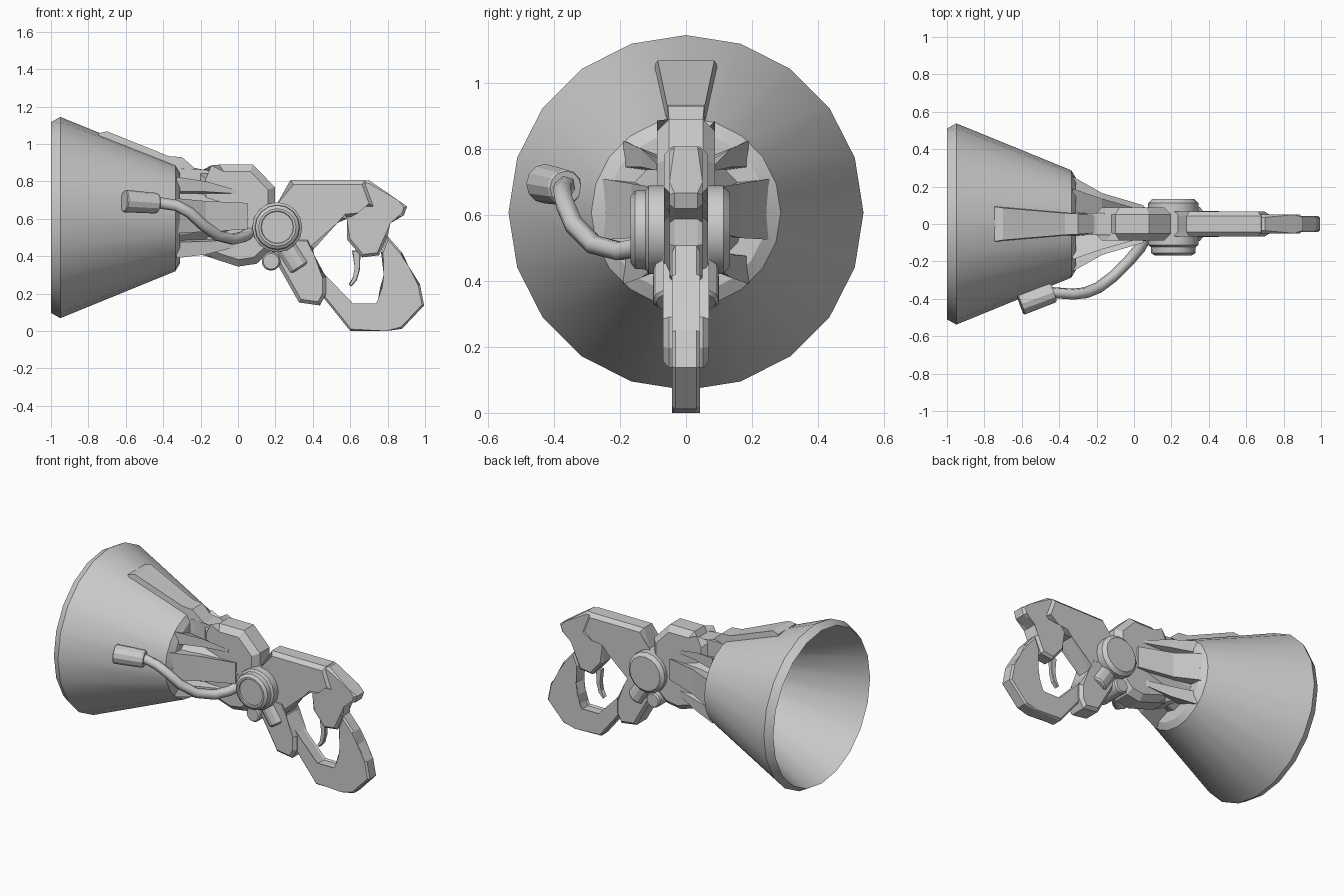
import bpy, bmesh, math
from mathutils import Vector


def finish(name, bm, smooth=False):
    bmesh.ops.recalc_face_normals(bm, faces=bm.faces)
    me = bpy.data.meshes.new(name)
    bm.to_mesh(me)
    bm.free()
    ob = bpy.data.objects.new(name, me)
    bpy.context.collection.objects.link(ob)
    if smooth:
        bpy.ops.object.select_all(action='DESELECT')
        ob.select_set(True)
        bpy.context.view_layer.objects.active = ob
        bpy.ops.object.shade_smooth_by_angle(angle=math.radians(24))
    return ob


def loft(name, rings, smooth=False):
    """Skin equal-length rings of points and cap both ends."""
    bm = bmesh.new()
    vs = [[bm.verts.new(p) for p in r] for r in rings]
    n = len(vs[0])
    for a, b in zip(vs, vs[1:]):
        for i in range(n):
            j = (i + 1) % n
            bm.faces.new((a[i], a[j], b[j], b[i]))
    bm.faces.new(vs[0])
    bm.faces.new(vs[-1])
    return finish(name, bm, smooth)


def lathe(name, origin, axis, profile, sides=16):
    """Revolve (distance, radius) pairs around an axis."""
    o, d = Vector(origin), Vector(axis).normalized()
    up = Vector((0, 0, 1))
    u = (up - d * up.dot(d)).normalized()
    w = d.cross(u)
    ang = [2 * math.pi * i / sides for i in range(sides)]
    rings = [[o + d * t + (u * math.cos(a) + w * math.sin(a)) * r for a in ang]
             for t, r in profile]
    return loft(name, rings, True)


def plate(name, pts, half, bevel):
    """Side profile in x/z, extruded across y, rims chamfered."""
    bm = bmesh.new()
    a = [bm.verts.new((x, -half, z)) for x, z in pts]
    b = [bm.verts.new((x, half, z)) for x, z in pts]
    n = len(pts)
    caps = [bm.faces.new(a), bm.faces.new(b[::-1])]
    for i in range(n):
        j = (i + 1) % n
        bm.faces.new((a[j], a[i], b[i], b[j]))
    rims = list({e for f in caps for e in f.edges})
    bmesh.ops.bevel(bm, geom=rims, offset=bevel, segments=1,
                    affect='EDGES', clamp_overlap=True)
    return finish(name, bm)


# flared hollow bell
lathe("bell", (0, 0, 0.607), (1, 0, 0),
      [(-0.36, 0.235), (-1.0, 0.51), (-0.95, 0.538), (-0.335, 0.287),
       (-0.31, 0.245), (-0.31, 0.2)], 20)

# tapering core behind the bell
lathe("core", (0, 0, 0.607), (1, 0, 0),
      [(-0.34, 0.19), (-0.2, 0.15), (0.06, 0.09)], 12)

# ribs: each section is (x, outer y, z low, z high)
ribs = {
    "upper_rib": [(-0.33, 0.19, 0.745, 0.825), (-0.17, 0.135, 0.745, 0.80),
                  (-0.01, 0.09, 0.735, 0.755)],
    "middle_rib": [(-0.33, 0.255, 0.525, 0.71), (-0.17, 0.165, 0.53, 0.695),
                   (0.05, 0.10, 0.545, 0.685)],
    "lower_rib": [(-0.33, 0.19, 0.39, 0.475), (-0.17, 0.135, 0.41, 0.48),
                  (-0.01, 0.085, 0.45, 0.485)],
}
for name, secs in ribs.items():
    for side, s in (("right", -1), ("left", 1)):
        rings = []
        for x, y, lo, hi in secs:
            m = (lo + hi) / 2
            k = 0.6 * (m - 0.607)
            rings.append([(x, s * y, lo), (x, s * y, hi),
                          (x, s * 0.03, hi - 0.02 - k * 0.4),
                          (x, s * 0.03, lo + 0.02 - k * 0.4)])
        loft(f"{name}_{side}", rings)

# sight rail lying on the bell
loft("top_rail", [
    [(x, -w, zt), (x, w, zt), (x, w + 0.008, zb), (x, -w - 0.008, zb)]
    for x, w, zt, zb in ((-0.745, 0.093, 1.058, 1.0), (-0.70, 0.086, 1.068, 0.98),
                         (-0.37, 0.058, 0.935, 0.84), (-0.30, 0.055, 0.93, 0.8),
                         (-0.21, 0.048, 0.852, 0.75))])

# body plates
plate("front_neck", [(-0.33, 0.86), (-0.3, 0.885), (-0.2, 0.85), (0.0, 0.85),
                     (0.0, 0.36), (-0.18, 0.405), (-0.33, 0.47)], 0.06, 0.015)
plate("front_body", [(-0.21, 0.85), (-0.12, 0.85), (-0.1, 0.89), (0.08, 0.89),
                     (0.197, 0.77), (0.197, 0.45), (0.1, 0.36), (0.0, 0.345),
                     (-0.2, 0.41)], 0.088, 0.038)
plate("rear_body", [(0.19, 0.62), (0.225, 0.66), (0.28, 0.807), (0.68, 0.807),
                    (0.735, 0.66), (0.63, 0.655), (0.583, 0.6), (0.52, 0.603),
                    (0.385, 0.415), (0.22, 0.42)], 0.066, 0.024)
plate("rear_cap", [(0.6, 0.795), (0.70, 0.807), (0.856, 0.70), (0.904, 0.667),
                   (0.888, 0.62), (0.80, 0.587), (0.80, 0.507), (0.754, 0.405),
                   (0.663, 0.394), (0.583, 0.49), (0.583, 0.6)], 0.05, 0.015)
plate("front_strut", [(0.13, 0.5), (0.326, 0.153), (0.438, 0.137), (0.47, 0.196),
                      (0.47, 0.29), (0.39, 0.40), (0.385, 0.5)], 0.07, 0.018)
plate("grip_loop", [(0.36, 0.42), (0.40, 0.37), (0.61, 0.137), (0.745, 0.137),
                    (0.76, 0.17), (0.76, 0.233), (0.79, 0.3), (0.765, 0.42),
                    (0.80, 0.507), (0.877, 0.42), (0.904, 0.34), (0.973, 0.25),
                    (0.995, 0.137), (0.877, 0.012), (0.79, 0.0), (0.60, 0.0),
                    (0.44, 0.2)], 0.043, 0.016)
plate("trigger", [(0.61, 0.43), (0.655, 0.43), (0.652, 0.33), (0.635, 0.27),
                  (0.605, 0.238), (0.592, 0.25), (0.618, 0.285), (0.628, 0.34)],
      0.015, 0.004)

# side drum with raised cap, and small fittings below it
lathe("drum", (0.21, 0, 0.555), (0, 1, 0),
      [(-0.13, 0.11), (-0.113, 0.134), (0.113, 0.134), (0.133, 0.112)])
lathe("drum_cap", (0.21, 0, 0.555), (0, -1, 0),
      [(0.1, 0.122), (0.155, 0.118), (0.168, 0.1), (0.168, 0.088), (0.16, 0.085)])
for side, s in (("right", -1), ("left", 1)):
    lathe(f"angled_barrel_{side}", (0.23, s * 0.035, 0.49), (0.1, 0, -0.155),
          [(0, 0.064), (0.175, 0.064), (0.185, 0.055)], 12)
lathe("cross_pin", (0.177, 0, 0.373), (0, 1, 0),
      [(-0.1, 0.042), (-0.09, 0.05), (0.09, 0.05), (0.1, 0.042)])

# curved hose and its nozzle
path = [(0.06, -0.08, 0.525), (0.03, -0.13, 0.505), (-0.03, -0.2, 0.49),
        (-0.11, -0.28, 0.51), (-0.19, -0.34, 0.57), (-0.26, -0.368, 0.635),
        (-0.33, -0.375, 0.672), (-0.45, -0.365, 0.69)]
cu = bpy.data.curves.new("hose", 'CURVE')
cu.dimensions = '3D'
cu.bevel_depth = 0.031
cu.bevel_resolution = 1
cu.use_fill_caps = True
sp = cu.splines.new('POLY')
sp.points.add(len(path) - 1)
for p, c in zip(sp.points, path):
    p.co = (*c, 1)
hose = bpy.data.objects.new("hose", cu)
bpy.context.collection.objects.link(hose)
bpy.ops.object.select_all(action='DESELECT')
hose.select_set(True)
bpy.context.view_layer.objects.active = hose
bpy.ops.object.convert(target='MESH')
lathe("hose_nozzle", (-0.43, -0.365, 0.683), (-0.175, -0.063, 0.012),
      [(0, 0.05), (0.01, 0.055), (0.185, 0.06), (0.19, 0.055)], 12)
